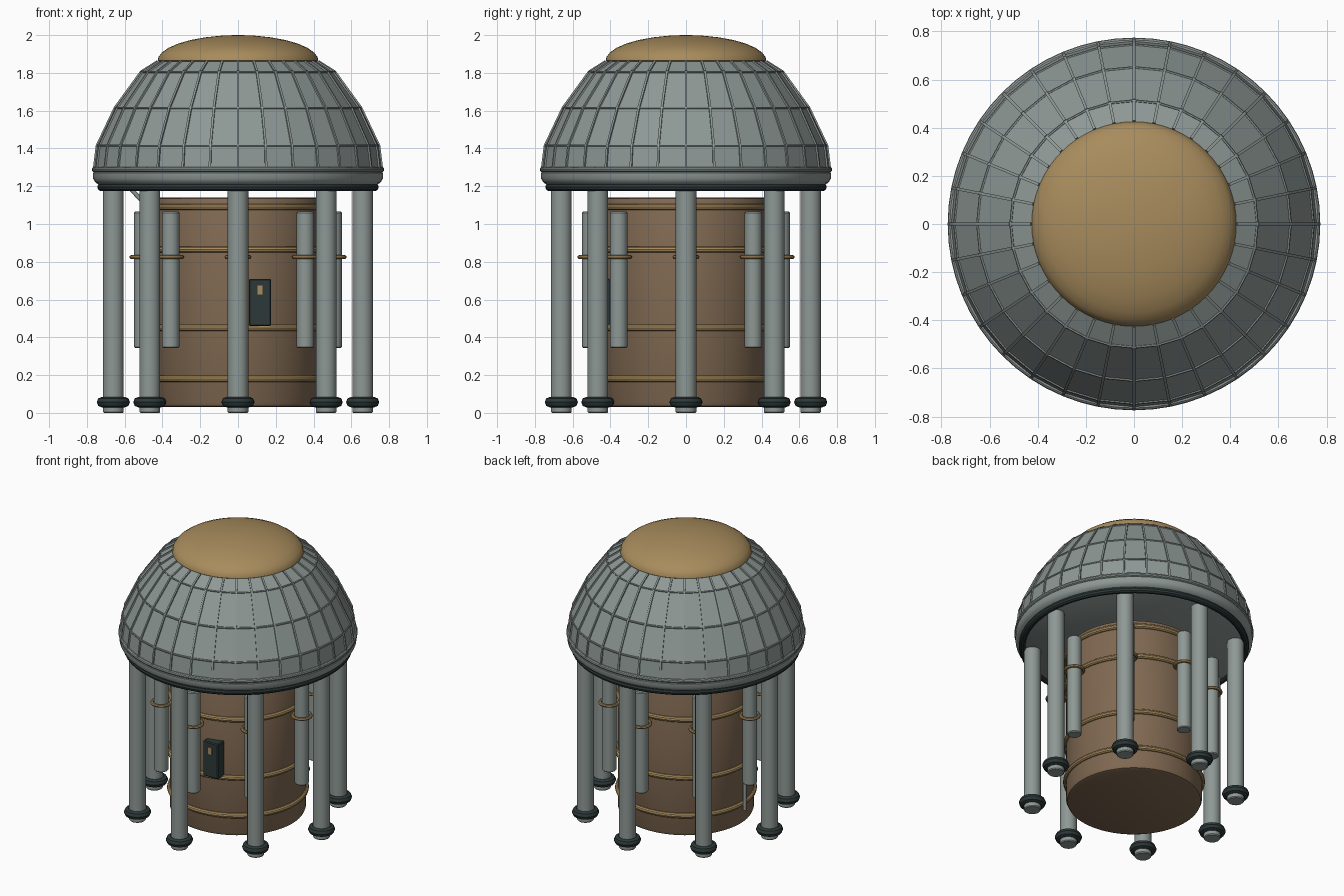
import bpy, bmesh, math
from mathutils import Vector, Matrix

if "Cube" in bpy.data.objects:
    bpy.data.objects.remove(bpy.data.objects["Cube"])


def material(name, rgb):
    m = bpy.data.materials.new(name)
    m.diffuse_color = (*rgb, 1)
    m.use_nodes = True
    m.node_tree.nodes["Principled BSDF"].inputs["Base Color"].default_value = m.diffuse_color
    return m


GREY = material("weathered grey", (0.27, 0.315, 0.30))
BROWN = material("brown", (0.215, 0.14, 0.083))
GOLD = material("dull gold", (0.39, 0.26, 0.108))
DARK = material("dark slate", (0.026, 0.040, 0.040))


def finish(name, bm, mat, smooth=True):
    bmesh.ops.recalc_face_normals(bm, faces=bm.faces)
    me = bpy.data.meshes.new(name)
    bm.to_mesh(me)
    bm.free()
    me.materials.append(mat)
    ob = bpy.data.objects.new(name, me)
    bpy.context.collection.objects.link(ob)
    if smooth:
        bpy.ops.object.select_all(action='DESELECT')
        ob.select_set(True)
        bpy.context.view_layer.objects.active = ob
        bpy.ops.object.shade_smooth_by_angle(angle=math.radians(35))
    return ob


def lathe(name, profile, mat, segs=32, at=(0, 0), smooth=True, closed=False):
    """Revolve (radius, z) points round a vertical axis; ends are capped unless closed."""
    bm = bmesh.new()
    rings = []
    for r, z in profile:
        rings.append([bm.verts.new((at[0] + r * math.cos(math.tau * i / segs),
                                    at[1] + r * math.sin(math.tau * i / segs), z))
                      for i in range(segs)])
    pairs = list(zip(rings, rings[1:]))
    if closed:
        pairs.append((rings[-1], rings[0]))
    else:
        bm.faces.new(rings[0])
        bm.faces.new(rings[-1])
    for a, b in pairs:
        for i in range(segs):
            j = (i + 1) % segs
            bm.faces.new((a[i], a[j], b[j], b[i]))
    return finish(name, bm, mat, smooth)


def hoop(name, major, minor, z, mat, segs=64, sides=10, at=(0, 0)):
    prof = [(major + minor * math.cos(math.tau * k / sides),
             z + minor * math.sin(math.tau * k / sides)) for k in range(sides)]
    return lathe(name, prof, mat, segs, at, closed=True)


def box(name, lo, hi, mat, bevel=0):
    lo, hi = Vector(lo), Vector(hi)
    bm = bmesh.new()
    bmesh.ops.create_cube(bm, size=1, matrix=Matrix.Translation((lo + hi) / 2)
                          @ Matrix.Diagonal((*(hi - lo), 1)))
    if bevel:
        bmesh.ops.bevel(bm, geom=bm.edges[:], offset=bevel, segments=1, affect='EDGES')
    return finish(name, bm, mat, False)


# Faceted dome
N = 32
dome = [(0.762, 1.28), (0.745, 1.415), (0.65, 1.615), (0.512, 1.805), (0.425, 1.86)]
lathe("dome", dome, GREY, N, smooth=False)

# Raised seams running up the dome
bm = bmesh.new()
w, t = 0.006, 0.008
for i in range(N):
    rot = Matrix.Rotation(math.tau * i / N, 3, 'Z')
    for (r0, z0), (r1, z1) in zip(dome, dome[1:]):
        n = Vector((z1 - z0, 0, r0 - r1)).normalized() * t
        quad = []
        for s in (-w, w):
            a, b = Vector((r0, s, z0)), Vector((r1, s, z1))
            quad.append([bm.verts.new(rot @ p) for p in (a - n, b - n, b + n, a + n)])
        bm.faces.new(quad[0])
        bm.faces.new(quad[1])
        for k in range(4):
            m = (k + 1) % 4
            bm.faces.new((quad[0][k], quad[0][m], quad[1][m], quad[1][k]))
finish("dome_seams", bm, GREY, False)
for r, z in dome[1:4]:
    hoop("dome_seam_ring", r, 0.006, z, GREY, N, 6)

# Dome rim, underside and dark gasket
lathe("dome_rim", [(0.70, 1.19), (0.735, 1.208), (0.755, 1.22), (0.767, 1.24),
                   (0.767, 1.27), (0.755, 1.285)], GREY, 64)
hoop("rim_bead", 0.76, 0.014, 1.288, GREY)
hoop("rim_gasket", 0.723, 0.022, 1.196, DARK)

# Rounded gold cap
cap = [(0.40, 1.85)] + [(0.425 * math.cos(a), 1.865 + 0.135 * math.sin(a))
                        for a in [math.radians(d) for d in (0, 8, 18, 30, 42, 54, 66, 78, 87, 89.8)]]
lathe("dome_cap", cap, GOLD, 64)

# Central drum with hoops
lathe("drum", [(0.415, 0.03), (0.432, 0.036), (0.44, 0.055), (0.44, 1.115),
               (0.432, 1.134), (0.415, 1.14)], BROWN, 64)
for z in (0.18, 0.45, 0.865, 1.09):
    hoop("drum_hoop", 0.441, 0.018, z, GOLD)

# Eight legs with feet, each with a hanging tube and clamp behind it
for i in range(8):
    a = math.tau * i / 8
    c, s = math.cos(a), math.sin(a)
    leg, tube = (0.66 * c, 0.66 * s), (0.504 * c, 0.504 * s)
    lathe("leg", [(0.055, 0.025), (0.055, 1.2)], GREY, 24, leg)
    lathe("foot_pad", [(0.050, 0), (0.055, 0.006), (0.055, 0.035)], GREY, 24, leg)
    hoop("foot_ring", 0.060, 0.028, 0.057, DARK, 24, 8, leg)
    lathe("hanging_tube", [(0.040, 0.343), (0.046, 0.349), (0.046, 1.059), (0.040, 1.065)],
          GREY, 20, tube)
    hoop("tube_clamp", 0.060, 0.011, 0.825, GOLD, 24, 8, tube)

# Control box on the front of the drum with a small gold plate
box("control_box", (0.058, -0.478, 0.46), (0.175, -0.40, 0.71), DARK, 0.006)
box("control_plate", (0.103, -0.484, 0.627), (0.131, -0.476, 0.675), GOLD)

# Thin drain pipe on the left side
cu = bpy.data.curves.new("drain_pipe", 'CURVE')
cu.dimensions = '3D'
cu.bevel_depth = 0.012
cu.bevel_resolution = 2
cu.use_fill_caps = True
sp = cu.splines.new('POLY')
path = [(-0.575, 0, 1.195), (-0.47, 0, 1.08), (-0.465, 0, 0.14)]
sp.points.add(len(path) - 1)
for p, co in zip(sp.points, path):
    p.co = (*co, 1)
cu.materials.append(GREY)
bpy.context.collection.objects.link(bpy.data.objects.new("drain_pipe", cu))
